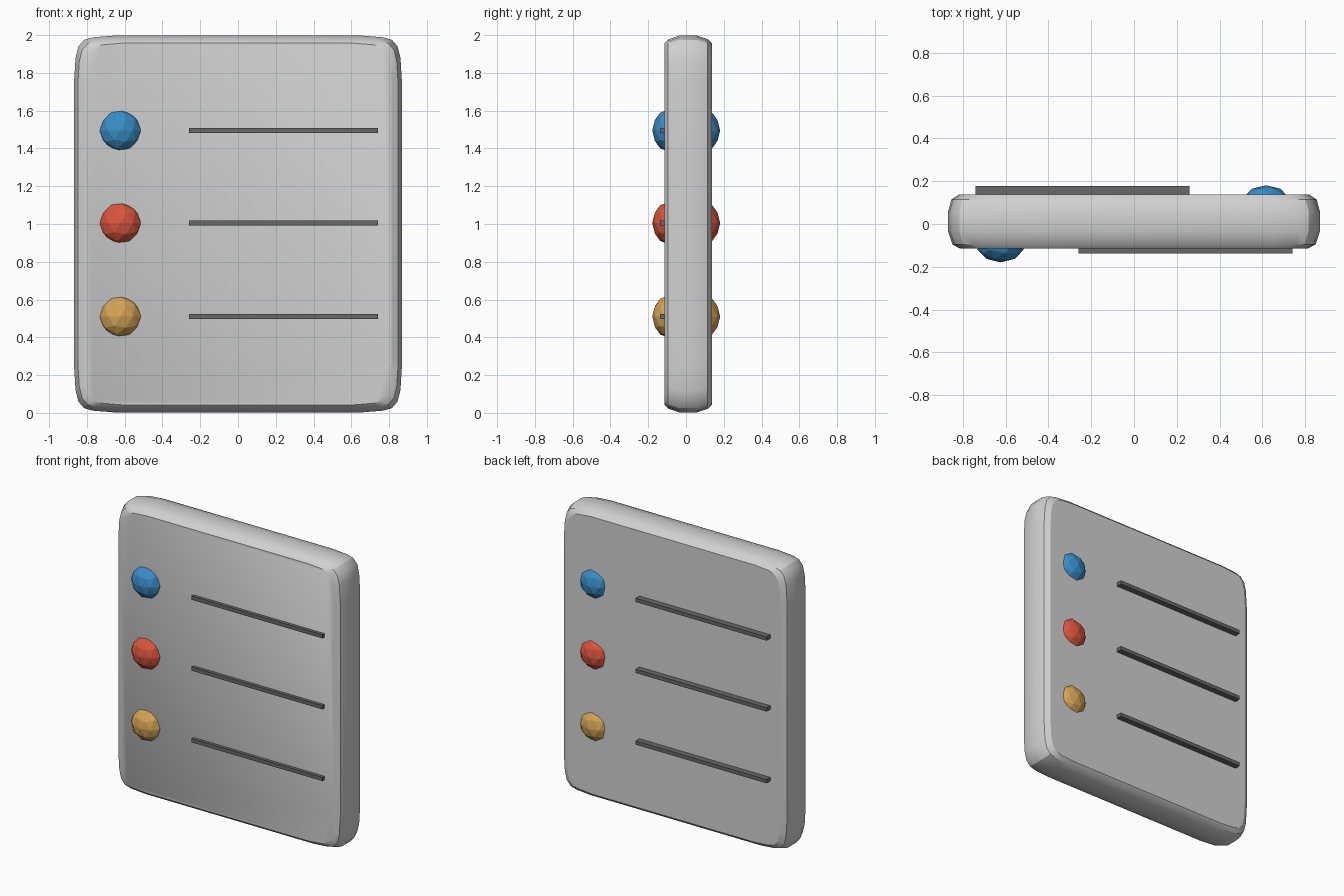
import bpy, bmesh
from mathutils import Matrix

if "Cube" in bpy.data.objects:
    bpy.data.objects.remove(bpy.data.objects["Cube"])


def material(name, rgb):
    m = bpy.data.materials.new(name)
    m.diffuse_color = (*rgb, 1)
    m.use_nodes = True
    m.node_tree.nodes["Principled BSDF"].inputs["Base Color"].default_value = m.diffuse_color
    return m


grey = material("light_grey", (0.64, 0.64, 0.64))
dark = material("dark_grey", (0.14, 0.14, 0.14))
blue = material("blue", (0.04, 0.27, 0.58))
red = material("red", (0.70, 0.09, 0.045))
yellow = material("yellow", (0.66, 0.37, 0.09))


def finish(bm, name, mat):
    bmesh.ops.recalc_face_normals(bm, faces=bm.faces)
    me = bpy.data.meshes.new(name)
    bm.to_mesh(me)
    bm.free()
    me.materials.append(mat)
    ob = bpy.data.objects.new(name, me)
    bpy.context.collection.objects.link(ob)
    return ob


# Panel: rounded outline lofted through layers of depth
corner = [(0.868, 0.75), (0.86, 0.88), (0.845, 0.94), (0.815, 0.975), (0.77, 0.988), (0.66, 0.997)]
outline = (corner + [(-x, z) for x, z in reversed(corner)]
           + [(-x, -z) for x, z in corner] + [(x, -z) for x, z in reversed(corner)])
layers = [(-0.115, 0.055, 0.04), (-0.095, 0.02, 0.02), (-0.035, 0, 0),
          (0.06, 0, 0), (0.115, 0.015, 0.018), (0.137, 0.05, 0.04)]
bm = bmesh.new()
rings = []
for y, ix, iz in layers:
    sx, sz = 1 - ix / 0.868, 1 - iz / 0.997
    rings.append([bm.verts.new((x * sx, y, 1 + z * sz)) for x, z in outline])
n = len(outline)
for a, b in zip(rings, rings[1:]):
    for i in range(n):
        j = (i + 1) % n
        bm.faces.new((a[i], a[j], b[j], b[i]))
bm.faces.new(rings[0])
bm.faces.new(rings[-1])
panel = finish(bm, "panel", grey)
bpy.context.view_layer.objects.active = panel
panel.select_set(True)
bpy.ops.object.shade_smooth_by_angle(angle=0.5)


# Faceted bullet buttons and thin bars
def bullet(name, x, y, z, mat):
    bm = bmesh.new()
    bmesh.ops.create_icosphere(bm, subdivisions=2, radius=1)
    bmesh.ops.transform(bm, verts=bm.verts, matrix=Matrix.Translation((x, y, z))
                        @ Matrix.Diagonal((0.113, 0.085, 0.111, 1)))
    finish(bm, name, mat)


def bar(name, x, y0, y1, z):
    bm = bmesh.new()
    bmesh.ops.create_cube(bm, size=1)
    bmesh.ops.transform(bm, verts=bm.verts, matrix=Matrix.Translation((x, (y0 + y1) / 2, z))
                        @ Matrix.Diagonal((1.0, y1 - y0, 0.026, 1)))
    finish(bm, name, dark)


# Three rows on both faces of the panel
for label, z, mat in (("top", 1.495, blue), ("middle", 1.005, red), ("bottom", 0.51, yellow)):
    bullet(f"front_bullet_{label}", -0.623, -0.094, z, mat)
    bullet(f"back_bullet_{label}", 0.617, 0.096, z, mat)
    bar(f"front_bar_{label}", 0.24, -0.137, -0.10, z)
    bar(f"back_bar_{label}", -0.24, 0.12, 0.178, z)
